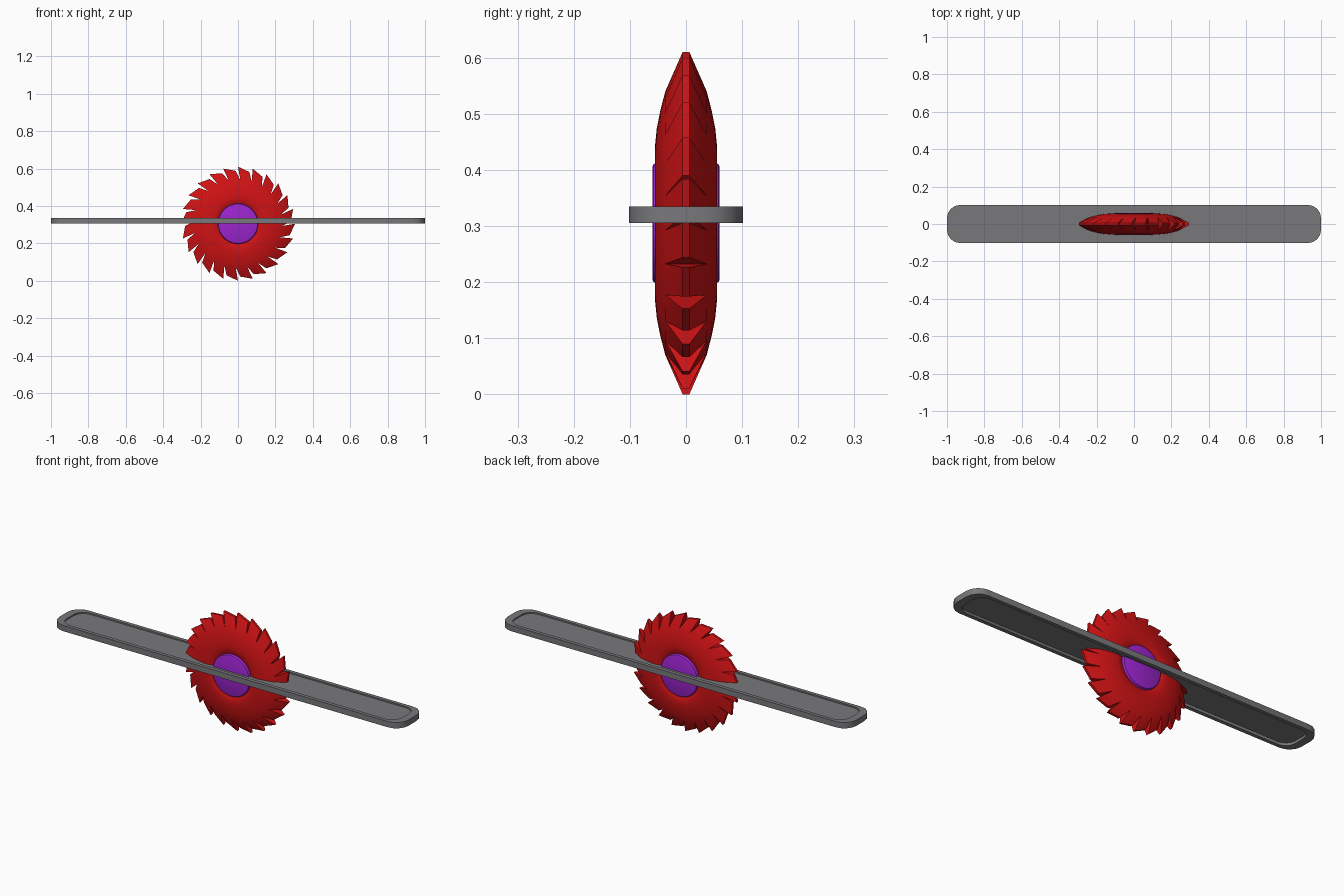
import bpy, bmesh, math

if "Cube" in bpy.data.objects:
    bpy.data.objects.remove(bpy.data.objects["Cube"])

def material(name, col):
    m = bpy.data.materials.new(name)
    m.diffuse_color = (*col, 1)
    m.use_nodes = True
    m.node_tree.nodes["Principled BSDF"].inputs["Base Color"].default_value = m.diffuse_color
    return m

GREY = material("grey metal", (0.19, 0.19, 0.20))
RED = material("red blade", (0.62, 0.006, 0.007))
PURPLE = material("purple hub", (0.34, 0.018, 0.63))

def finish(bm, name, mat, angle=30):
    bmesh.ops.recalc_face_normals(bm, faces=bm.faces)
    me = bpy.data.meshes.new(name)
    bm.to_mesh(me)
    bm.free()
    me.materials.append(mat)
    ob = bpy.data.objects.new(name, me)
    bpy.context.collection.objects.link(ob)
    bpy.ops.object.select_all(action='DESELECT')
    ob.select_set(True)
    bpy.context.view_layer.objects.active = ob
    bpy.ops.object.shade_smooth_by_angle(angle=math.radians(angle))
    return ob

def bridge(bm, a, b):
    n = len(a)
    for i in range(n):
        j = (i + 1) % n
        bm.faces.new((a[i], a[j], b[j], b[i]))

# Long track plate: rounded slab with a raised rim on both sides
def rounded_loop(bm, hx, hy, r, z, seg=4):
    loop = []
    for q, (sx, sy) in enumerate(((1, 1), (-1, 1), (-1, -1), (1, -1))):
        for k in range(seg + 1):
            a = math.radians(90 * (q + k / seg))
            loop.append(bm.verts.new((sx * (hx - r) + r * math.cos(a),
                                      sy * (hy - r) + r * math.sin(a), z)))
    return loop

OUT, INN = (1.0, 0.102, 0.07), (0.96, 0.083, 0.055)
bm = bmesh.new()
loops = [rounded_loop(bm, *s, z) for s, z in
         ((INN, 0.328), (INN, 0.335), (OUT, 0.335), (OUT, 0.305), (INN, 0.305), (INN, 0.319))]
for a, b in zip(loops, loops[1:]):
    bridge(bm, a, b)
bm.faces.new(loops[0])
bm.faces.new(loops[-1])
finish(bm, "track_plate", GREY)

# Saw blade: lens-shaped disc with hooked teeth
TEETH, CZ = 24, 0.305
STEP = 360 / TEETH
RINGS = [(0.235, 0.037), (0.2, 0.046), (0.17, 0.052), (0.14, 0.055),
         (0.12, 0.052), (0.108, 0.046), (0.09, 0.04)]
bm = bmesh.new()

def polar(r, deg, y):
    a = math.radians(deg)
    return bm.verts.new((r * math.cos(a), y, CZ + r * math.sin(a)))

sides = []
for s in (-1, 1):
    rings = [[polar(r, -3 + k * STEP / 2, s * t) for k in range(TEETH * 2)] for r, t in RINGS]
    for a, b in zip(rings, rings[1:]):
        bridge(bm, a, b)
    bm.faces.new(rings[-1])
    trail = [polar(0.283, i * STEP + 2.5, s * 0.006) for i in range(TEETH)]
    tip = [polar(0.305, (i + 1) * STEP, s * 0.006) for i in range(TEETH)]
    base = rings[0]
    for i in range(TEETH):
        r0, mid, r1 = base[2 * i], base[2 * i + 1], base[(2 * i + 2) % (2 * TEETH)]
        for f in ((r0, trail[i], mid), (mid, trail[i], tip[i]), (mid, tip[i], r1)):
            bm.faces.new(f)
    sides.append((base, trail, tip))
(b0, t0, p0), (b1, t1, p1) = sides
for i in range(TEETH):
    k, n = 2 * i, (2 * i + 2) % (2 * TEETH)
    bm.faces.new((b0[k], t0[i], t1[i], b1[k]))     # back of tooth
    bm.faces.new((t0[i], p0[i], p1[i], t1[i]))     # outer edge
    bm.faces.new((p0[i], b0[n], b1[n], p1[i]))     # cutting face
finish(bm, "saw_blade", RED)

# Hub: short drum with softened edges, showing on both sides
bm = bmesh.new()
loops = []
for r, y in ((0.1, -0.06), (0.105, -0.058), (0.108, -0.052),
             (0.108, 0.052), (0.105, 0.058), (0.1, 0.06)):
    loops.append([polar(r, k * 7.5, y) for k in range(48)])
for a, b in zip(loops, loops[1:]):
    bridge(bm, a, b)
bm.faces.new(loops[0])
bm.faces.new(loops[-1])
finish(bm, "hub", PURPLE, 40)
